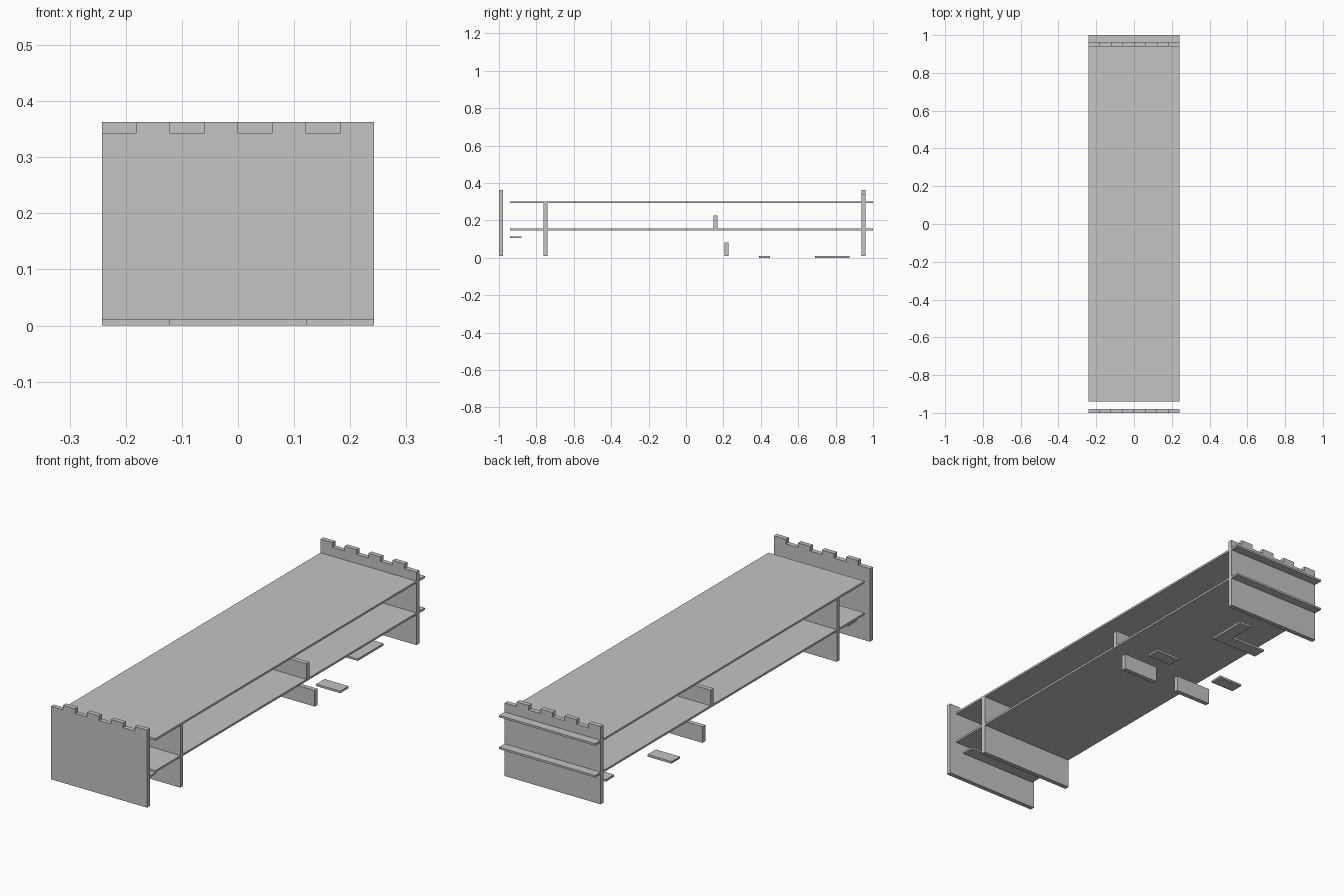
import bpy, bmesh

if "Cube" in bpy.data.objects:
    bpy.data.objects.remove(bpy.data.objects["Cube"])

W = 0.242           # half width
T = 0.0095          # thin sheet thickness
S = 2 * W / 8       # width of one battlement tooth

grey = bpy.data.materials.new("plain grey")
grey.diffuse_color = (0.55, 0.55, 0.55, 1)
grey.use_nodes = True
grey.node_tree.nodes["Principled BSDF"].inputs["Base Color"].default_value = grey.diffuse_color


def prism(name, outline, axis, start, depth):
    """Extrude a flat outline: axis 'y' takes (x, z) points, axis 'z' takes (x, y)."""
    bm = bmesh.new()
    place = (lambda a, b: (a, start, b)) if axis == "y" else (lambda a, b: (a, b, start))
    face = bm.faces.new([bm.verts.new(place(a, b)) for a, b in outline])
    out = bmesh.ops.extrude_face_region(bm, geom=[face])
    move = (0, depth, 0) if axis == "y" else (0, 0, depth)
    bmesh.ops.translate(bm, verts=[v for v in out["geom"] if isinstance(v, bmesh.types.BMVert)], vec=move)
    bmesh.ops.recalc_face_normals(bm, faces=bm.faces)
    mesh = bpy.data.meshes.new(name)
    bm.to_mesh(mesh)
    bm.free()
    mesh.materials.append(grey)
    obj = bpy.data.objects.new(name, mesh)
    bpy.context.collection.objects.link(obj)


def box(name, x0, x1, y0, y1, z0, z1):
    prism(name, [(x0, y0), (x1, y0), (x1, y1), (x0, y1)], "z", z0, z1 - z0)


def end_wall(name, y, first_raised):
    """Wall with alternating raised teeth along its top."""
    outline = [(W, T), (-W, T)]
    for i in range(8):
        z = 0.363 if (i % 2 == 0) == first_raised else 0.342
        outline += [(-W + i * S, z), (-W + (i + 1) * S, z)]
    prism(name, outline, "y", y, 0.021)


# End walls with interlocking battlements
end_wall("front_wall", -1.0, False)
end_wall("back_wall", 0.939, True)

# Long shelves
box("upper_shelf", -W, W, -0.94, 1.0, 0.292, 0.301)
box("lower_shelf", -W, W, -0.94, 1.0, 0.147, 0.156)

# Cross divider and the small ledge in front of it
box("divider", -W, W, -0.761, -0.74, T, 0.297)
box("front_ledge", -0.2, 0.2, -0.94, -0.88, 0.105, 0.114)

# Paired short partitions and floor tabs
for side, s in (("left", -1), ("right", 1)):
    lo, hi = sorted((s * S, s * W))
    box(side + "_upper_partition", lo, hi, 0.147, 0.168, 0.152, 0.227)
    box(side + "_lower_partition", lo, hi, 0.206, 0.227, T, 0.083)
    lo, hi = sorted((s * 2 * S, s * W))
    box(side + "_floor_tab", lo, hi, 0.39, 0.45, 0, T)

# L-shaped floor plate
prism("corner_floor_plate", [(-2 * S, 0.69), (2 * S, 0.69), (2 * S, 0.875), (S, 0.875),
                             (S, 0.75), (-2 * S, 0.75)], "z", 0, T)
